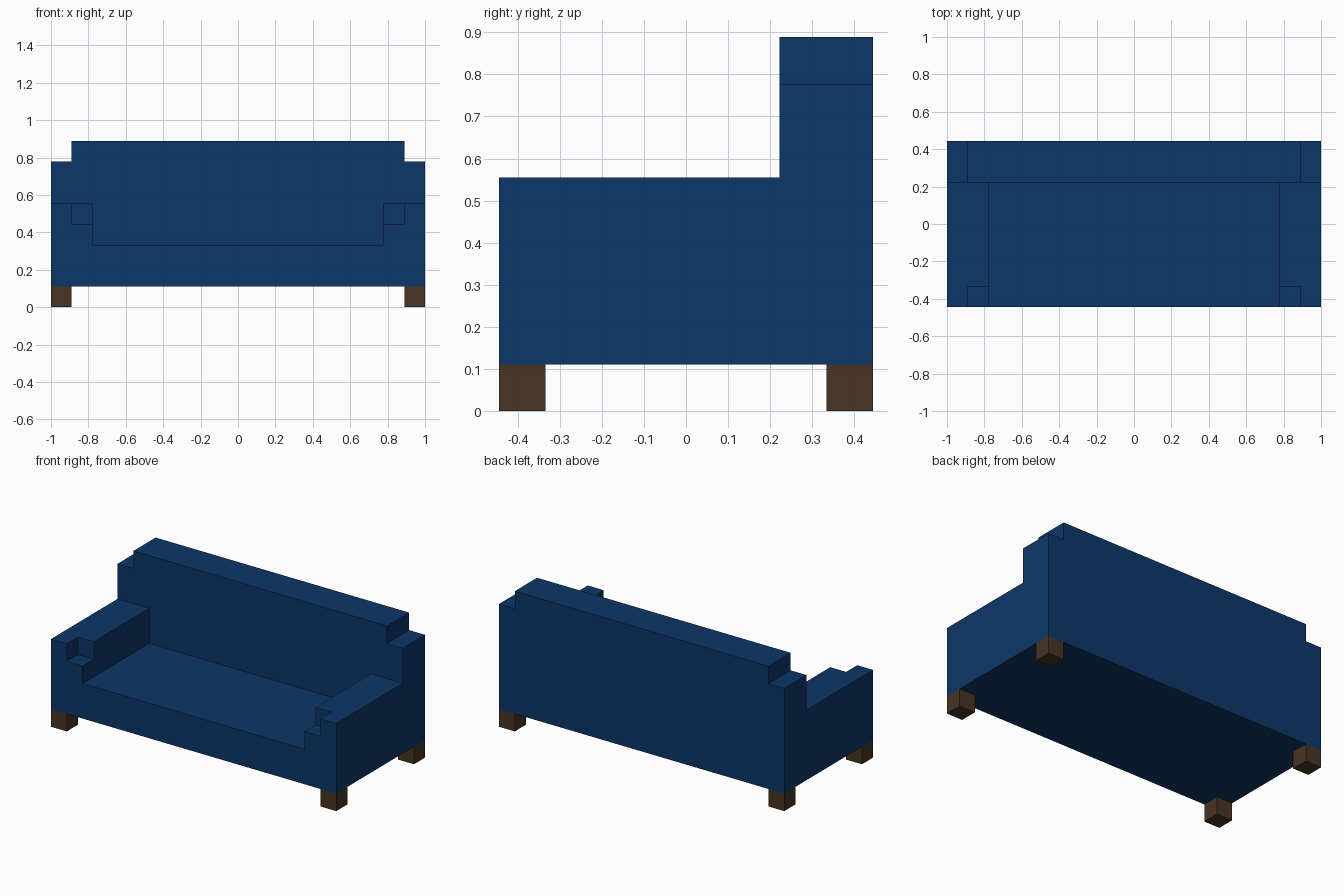
import bpy
import bmesh

if "Cube" in bpy.data.objects:
    bpy.data.objects.remove(bpy.data.objects["Cube"])

U = 1 / 9  # the whole sofa sits on a 1/9 grid


def material(name, rgb):
    m = bpy.data.materials.new(name)
    m.diffuse_color = (*rgb, 1)
    m.use_nodes = True
    m.node_tree.nodes["Principled BSDF"].inputs["Base Color"].default_value = m.diffuse_color
    return m


def box(name, lo, hi, mat=None):
    """Box between two corners given in grid units."""
    bm = bmesh.new()
    bmesh.ops.create_cube(bm, size=1)
    for v in bm.verts:
        v.co = [(a if c < 0 else b) * U for c, a, b in zip(v.co, lo, hi)]
    mesh = bpy.data.meshes.new(name)
    bm.to_mesh(mesh)
    bm.free()
    ob = bpy.data.objects.new(name, mesh)
    bpy.context.collection.objects.link(ob)
    if mat:
        mesh.materials.append(mat)
    return ob


def cut(target, lo, hi):
    """Carve a box out of the target and remove the cutter."""
    cutter = box("cutter", lo, hi)
    cutter.hide_render = True
    mod = target.modifiers.new("cut", 'BOOLEAN')
    mod.operation = 'DIFFERENCE'
    mod.solver = 'EXACT'
    mod.object = cutter
    bpy.context.view_layer.objects.active = target
    bpy.ops.object.modifier_apply(modifier=mod.name)
    bpy.data.objects.remove(cutter)


blue = material("navy fabric", (0.004, 0.037, 0.138))
brown = material("dark wood", (0.065, 0.035, 0.018))

# Upholstered body: one block carved into seat, arms and back
body = box("sofa_body", (-9, -4, 1), (9, 4, 8), blue)
cut(body, (-10, -5, 5), (10, 2, 9))         # space above the arms
cut(body, (-7, -5, 3), (7, 2, 6))           # seat well
for s in (-1, 1):
    x0, x1 = sorted((6 * s, 8 * s))
    cut(body, (x0, -5, 4), (x1, -3, 6))     # notch at the arm front
    x0, x1 = sorted((8 * s, 10 * s))
    cut(body, (x0, 1, 7), (x1, 5, 9))       # stepped back corner

# Four cube legs at the corners
for sx, side in ((-1, "left"), (1, "right")):
    for sy, end in ((-1, "front"), (1, "back")):
        xs, ys = sorted((8 * sx, 9 * sx)), sorted((3 * sy, 4 * sy))
        box(f"{end}_{side}_leg", (xs[0], ys[0], 0), (xs[1], ys[1], 1), brown)
